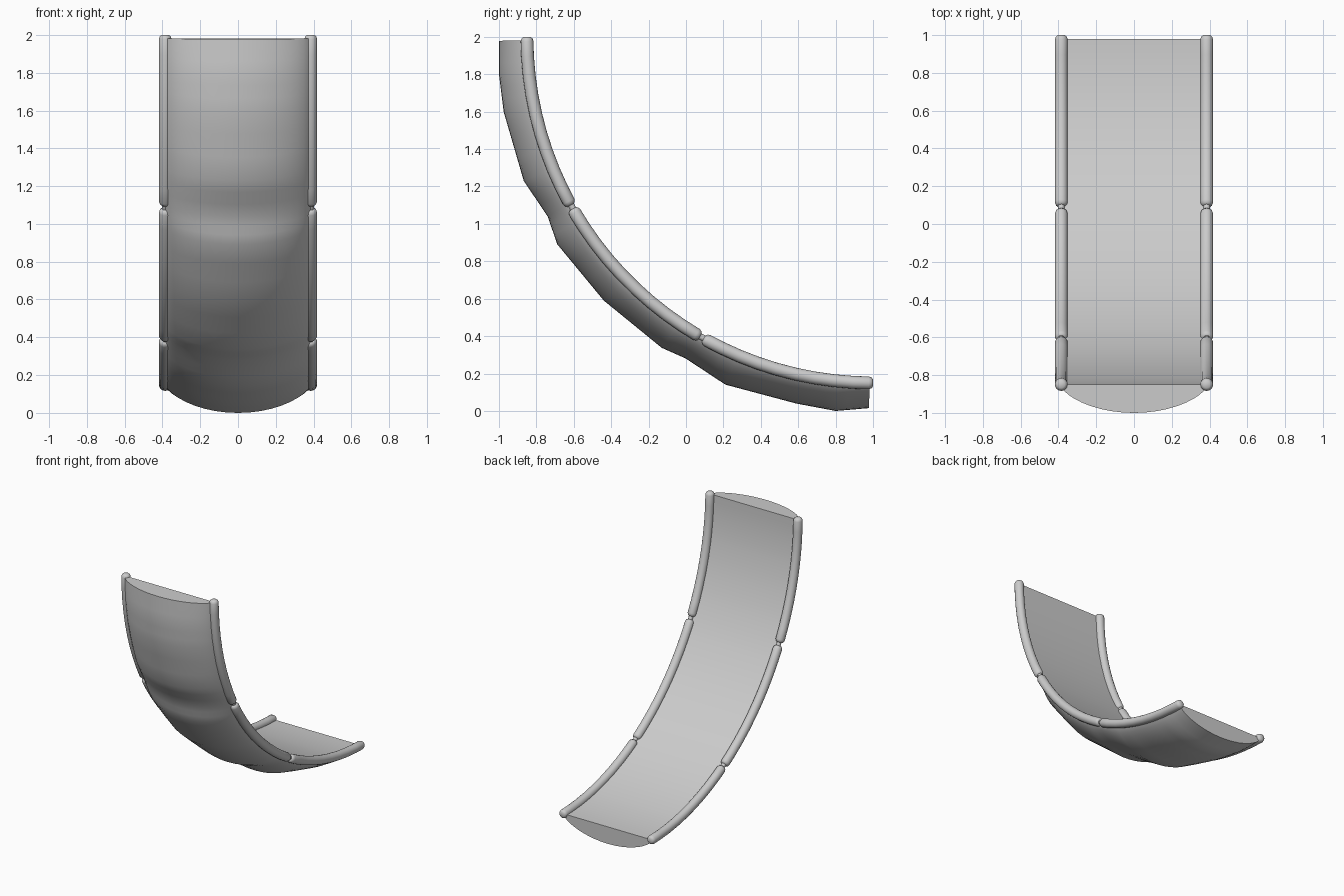
import bpy, bmesh
from math import sin, cos, pi, radians

if "Cube" in bpy.data.objects:
    bpy.data.objects.remove(bpy.data.objects["Cube"])

CY, CZ = 1.0, 2.0        # centre of the sweeping quarter arc
RAIL_ARC = 1.85          # arc radius of the rails and the flat inner face
HALF = 0.39              # half width of the panel

grey = bpy.data.materials.new("plain grey")
grey.use_nodes = True
grey.diffuse_color = (0.6, 0.6, 0.6, 1)
grey.node_tree.nodes["Principled BSDF"].inputs["Base Color"].default_value = (0.6, 0.6, 0.6, 1)


def on_arc(deg, r):
    a = radians(deg)
    return CY - r * cos(a), CZ - r * sin(a)


def loft(name, rings, sharp):
    """Join equal closed rings into a capped solid."""
    bm = bmesh.new()
    rows = [[bm.verts.new(p) for p in ring] for ring in rings]
    n = len(rows[0])
    for a, b in zip(rows, rows[1:]):
        for i in range(n):
            j = (i + 1) % n
            bm.faces.new((a[i], a[j], b[j], b[i]))
    bm.faces.new(rows[0])
    bm.faces.new(rows[-1])
    bmesh.ops.recalc_face_normals(bm, faces=bm.faces)
    mesh = bpy.data.meshes.new(name)
    bm.to_mesh(mesh)
    bm.free()
    mesh.materials.append(grey)
    ob = bpy.data.objects.new(name, mesh)
    bpy.context.collection.objects.link(ob)
    bpy.ops.object.select_all(action='DESELECT')
    ob.select_set(True)
    bpy.context.view_layer.objects.active = ob
    bpy.ops.object.shade_smooth_by_angle(angle=radians(sharp))
    return ob


# Curved panel: flat inside, bulging outside, pinched at the two joints
stations = [(0.6, 2.0), (5.7, 2.01), (11.5, 2.015), (22.4, 2.02), (28.9, 1.987),
            (33.3, 2.02), (44.4, 2.015), (55.8, 2.01), (59.8, 1.99), (67, 2.02),
            (78.2, 2.003), (84.3, 2.01), (89.4, 1.985)]
SUB, ACROSS = 3, 20


def panel_ring(deg, outer):
    inner = on_arc(deg, RAIL_ARC)
    ring = []
    for k in range(ACROSS + 1):
        u = -pi / 2 + pi * k / ACROSS
        d = max(cos(u), 0) ** 1.3
        ring.append((HALF * sin(u),
                     inner[0] + (outer[0] - inner[0]) * d,
                     inner[1] + (outer[1] - inner[1]) * d))
    return ring


rings = []
for (a0, r0), (a1, r1) in zip(stations, stations[1:]):
    p, q = on_arc(a0, r0), on_arc(a1, r1)
    for s in range(SUB):
        t = s / SUB
        rings.append(panel_ring(a0 + (a1 - a0) * t,
                                [p[i] + (q[i] - p[i]) * t for i in (0, 1)]))
rings.append(panel_ring(stations[-1][0], on_arc(*stations[-1])))
loft("curved_panel", rings, 40)


# Rails: three round-ended tubes per side, threaded on a thin core
def tube(name, x, start, end, radius, rounded=True, sides=16):
    profile = [(start, 0.55), (start + 0.25, 0.85), (start + 0.7, 1)] if rounded else [(start, 1)]
    steps = 9
    profile += [(start + (end - start) * i / steps, 1) for i in range(1, steps)]
    profile += [(end - 0.7, 1), (end - 0.25, 0.85), (end, 0.55)] if rounded else [(end, 1)]
    rings = []
    for deg, scale in profile:
        ring = []
        for k in range(sides):
            u = 2 * pi * k / sides
            y, z = on_arc(deg, RAIL_ARC + radius * scale * sin(u))
            ring.append((x + radius * scale * cos(u), y, z))
        rings.append(ring)
    loft(name, rings, 50)


for side, x in (("left", 0.385), ("right", -0.385)):
    tube(side + "_rail_core", x, 1, 89, 0.017, rounded=False)
    for part, a, b in (("upper", 0, 29.1), ("middle", 29.8, 60.0), ("lower", 60.7, 90)):
        tube(f"{side}_{part}_rail", x, a, b, 0.034)
